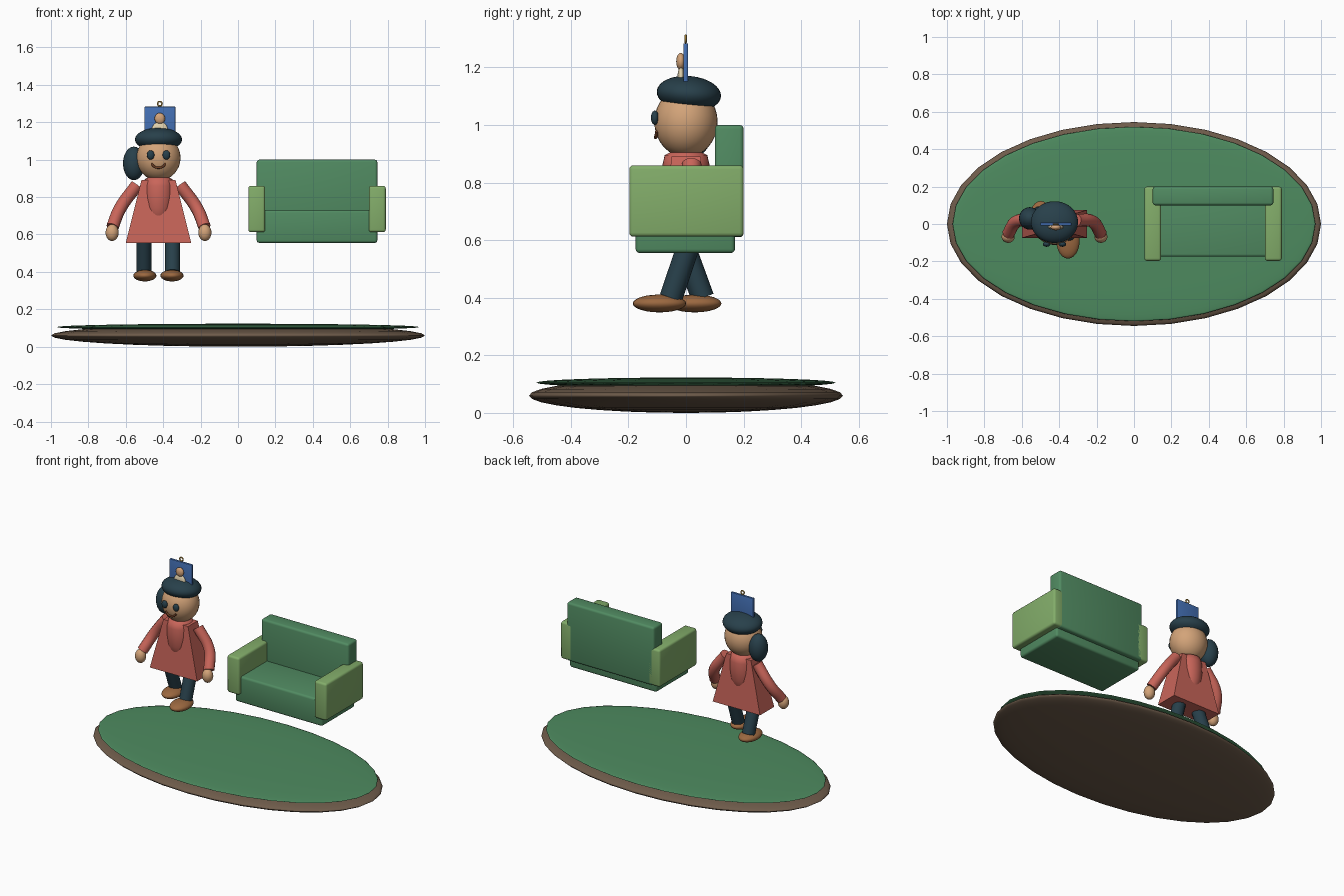
import bpy, bmesh
from math import radians
from mathutils import Vector

if "Cube" in bpy.data.objects:
    bpy.data.objects.remove(bpy.data.objects["Cube"])

CX = -0.425  # centre line of the figure


def mat(name, hexcol):
    m = bpy.data.materials.new(name)
    srgb = [int(hexcol[i:i + 2], 16) / 255 for i in (0, 2, 4)]
    m.diffuse_color = [c ** 2.2 for c in srgb] + [1]
    m.use_nodes = True
    m.node_tree.nodes["Principled BSDF"].inputs["Base Color"].default_value = m.diffuse_color
    return m


BROWN = mat("earth", "6E5C4C")
GRASS = mat("grass", "4F8A60")
SOFA = mat("sofa_green", "528A62")
LIME = mat("light_green", "82AC6A")
COAT = mat("coat_red", "C8655A")
SKIN = mat("skin", "D2A278")
DARK = mat("dark_slate", "2C424C")
SHOE = mat("leather", "9A6842")
LIP = mat("lip_brown", "6E4028")
BLUE = mat("blue", "4670B4")
CREAM = mat("cream", "E2D2AE")
GOLD = mat("gold", "BE9440")


def finish(ob, name, material, smooth=True):
    ob.name = ob.data.name = name
    ob.data.materials.append(material)
    if smooth and ob.type == 'MESH':
        for p in ob.data.polygons:
            p.use_smooth = True
    return ob


def ball(name, loc, radii, material, rot=(0, 0, 0), seg=32, rings=16):
    bpy.ops.mesh.primitive_uv_sphere_add(segments=seg, ring_count=rings, radius=1,
                                         location=loc, rotation=rot)
    ob = bpy.context.object
    ob.scale = radii
    return finish(ob, name, material)


def box(name, lo, hi, material, bevel=0.0, taper=(1, 1)):
    lo, hi = Vector(lo), Vector(hi)
    bm = bmesh.new()
    bmesh.ops.create_cube(bm, size=1)
    size = hi - lo
    for v in bm.verts:
        if v.co.z > 0:
            v.co.x *= taper[0]
            v.co.y *= taper[1]
        v.co = Vector(a * b for a, b in zip(v.co, size))
    if bevel:
        bmesh.ops.bevel(bm, geom=bm.edges[:], offset=bevel, segments=3,
                        profile=0.5, affect='EDGES')
    me = bpy.data.meshes.new(name)
    bm.to_mesh(me)
    bm.free()
    ob = bpy.data.objects.new(name, me)
    bpy.context.collection.objects.link(ob)
    ob.location = (lo + hi) / 2
    finish(ob, name, material, False)
    if bevel:
        bpy.ops.object.select_all(action='DESELECT')
        ob.select_set(True)
        bpy.context.view_layer.objects.active = ob
        bpy.ops.object.shade_smooth_by_angle(angle=radians(40))
    return ob


def tube(name, pts, radius, material, kind='BEZIER'):
    cu = bpy.data.curves.new(name, 'CURVE')
    cu.dimensions = '3D'
    cu.bevel_depth = radius
    cu.bevel_resolution = 4
    cu.use_fill_caps = True
    sp = cu.splines.new('BEZIER')
    sp.bezier_points.add(len(pts) - 1)
    for bp, p in zip(sp.bezier_points, pts):
        bp.co = p
        bp.handle_left_type = bp.handle_right_type = 'AUTO'
    ob = bpy.data.objects.new(name, cu)
    bpy.context.collection.objects.link(ob)
    return finish(ob, name, material)


def lathe(name, loc, profile, material, seg=32):
    bm = bmesh.new()
    vs = [bm.verts.new((r, 0, z)) for r, z in profile]
    es = [bm.edges.new(p) for p in zip(vs, vs[1:])]
    bmesh.ops.spin(bm, geom=vs + es, cent=(0, 0, 0), axis=(0, 0, 1),
                   angle=radians(360), steps=seg)
    bmesh.ops.remove_doubles(bm, verts=bm.verts, dist=1e-5)
    bmesh.ops.recalc_face_normals(bm, faces=bm.faces)
    me = bpy.data.meshes.new(name)
    bm.to_mesh(me)
    bm.free()
    ob = bpy.data.objects.new(name, me)
    bpy.context.collection.objects.link(ob)
    ob.location = loc
    return finish(ob, name, material)


# Floating base
ball("earth_disc", (0, 0, 0.06), (1, 0.545, 0.06), BROWN)
ball("grass_mat", (0, 0, 0.105), (0.97, 0.52, 0.018), GRASS)

# Sofa
box("sofa_seat", (0.10, -0.175, 0.555), (0.745, 0.17, 0.73), SOFA, 0.014)
box("sofa_back", (0.10, 0.10, 0.61), (0.745, 0.20, 1.0), SOFA, 0.014)
for side, x in (("left", 0.055), ("right", 0.70)):
    box(f"sofa_arm_{side}", (x, -0.197, 0.612), (x + 0.09, 0.20, 0.86), LIME, 0.014)

# Coat: rounded torso pushing through a flared four-sided skirt
lathe("torso", (CX, 0, 0),
      [(0, 0.642), (0.035, 0.652), (0.06, 0.685), (0.077, 0.74), (0.083, 0.80),
       (0.082, 0.86), (0.074, 0.895), (0.045, 0.91), (0, 0.915)], COAT)
box("skirt", (CX - 0.175, -0.075, 0.555), (CX + 0.175, 0.075, 0.89), COAT,
    taper=(0.52, 0.68))

# Arms and hands
for side, s in (("left", -1), ("right", 1)):
    tube(f"arm_{side}",
         [(CX + s * 0.115, 0.02, 0.865), (CX + s * 0.205, 0.012, 0.74),
          (CX + s * 0.246, -0.05, 0.64)], 0.034, COAT)
    ball(f"hand_{side}", (CX + s * 0.248, -0.068, 0.61), (0.035, 0.033, 0.045),
         SKIN, seg=24, rings=12)

# Striding legs and shoes
for side, x, hip, ankle, toe in (("left", -0.503, -0.015, 0.058, 0.03),
                                 ("right", -0.35, 0.015, -0.052, -0.092)):
    tube(f"leg_{side}", [(x, hip, 0.60), (x, ankle, 0.40)], 0.04, DARK)
    ball(f"shoe_{side}", (x + (0.005 if x < CX else -0.003), toe, 0.38),
         (0.062, 0.093, 0.031), SHOE, seg=24, rings=12)

# Head, cap and side bun
ball("head", (CX, 0, 1.01), (0.118, 0.11, 0.122), SKIN)
ball("hair_cap", (CX, 0.01, 1.108), (0.126, 0.112, 0.062), DARK, rot=(radians(-5), 0, 0))
ball("hair_bun", (-0.557, 0.03, 0.98), (0.058, 0.06, 0.09), DARK, seg=24, rings=12)

# Face
for side, s in (("left", -1), ("right", 1)):
    ball(f"eye_{side}", (CX + s * 0.042, -0.108, 1.025), (0.02, 0.014, 0.025),
         DARK, seg=16, rings=10)
tube("smile", [(CX - 0.038, -0.101, 0.978), (CX - 0.02, -0.104, 0.961),
               (CX, -0.106, 0.957), (CX + 0.02, -0.104, 0.961),
               (CX + 0.038, -0.101, 0.978)], 0.006, LIP)

# Portrait plaque on top with hanging ring
PX = -0.418
box("plaque", (PX - 0.083, -0.009, 1.11), (PX + 0.083, 0.007, 1.283), BLUE, 0.003)
ball("portrait_head", (PX, -0.018, 1.22), (0.028, 0.016, 0.03), SKIN, seg=20, rings=12)
ball("portrait_shoulders", (PX, -0.017, 1.16), (0.043, 0.013, 0.043), CREAM,
     seg=20, rings=12)
bpy.ops.mesh.primitive_torus_add(location=(PX, -0.001, 1.299), rotation=(radians(90), 0, 0),
                                 major_radius=0.012, minor_radius=0.004,
                                 major_segments=20, minor_segments=8)
finish(bpy.context.object, "hanging_ring", GOLD)
